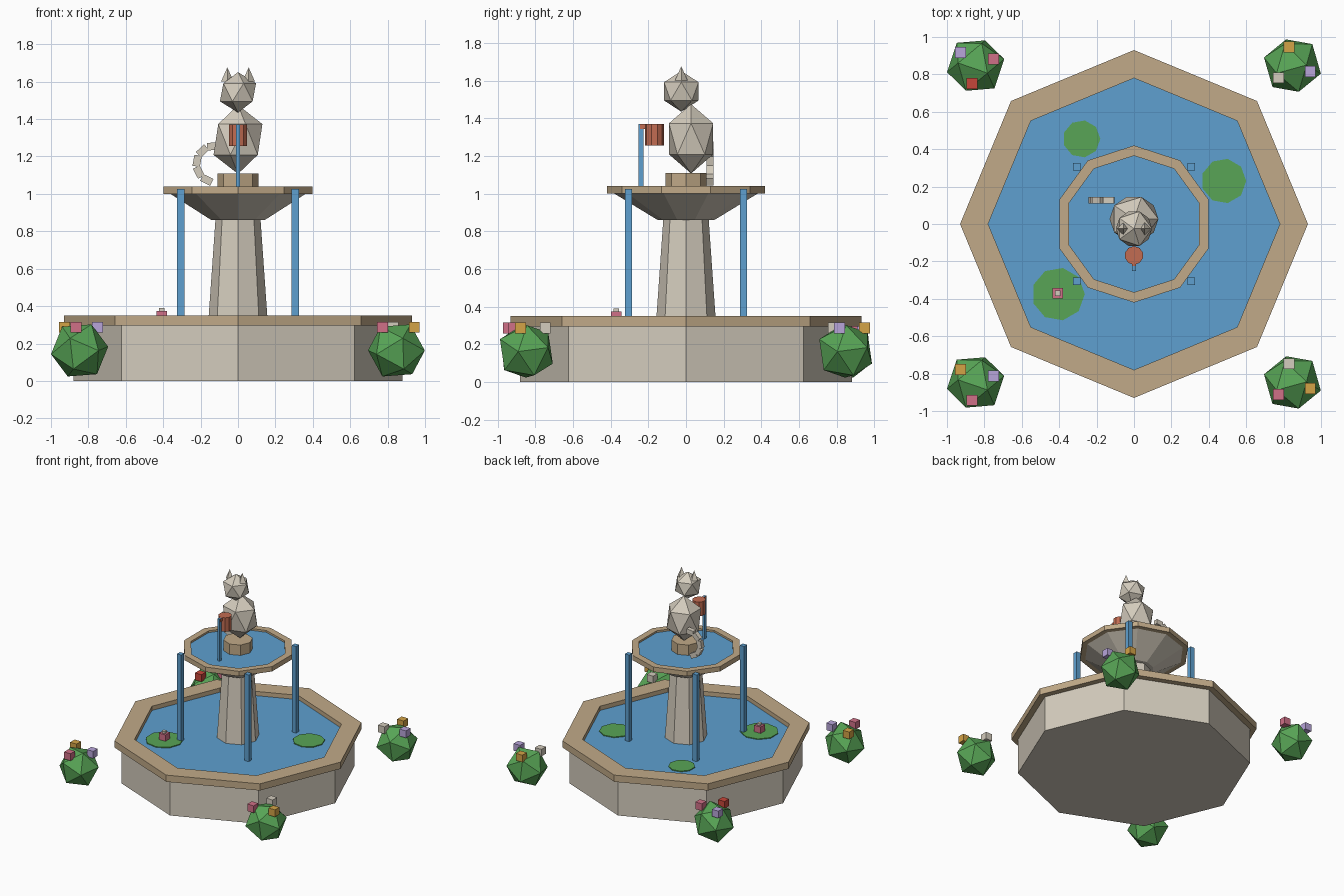
import bpy, bmesh, math
from mathutils import Matrix, Vector, Euler

if "Cube" in bpy.data.objects:
    bpy.data.objects.remove(bpy.data.objects["Cube"])


def material(name, rgb):
    m = bpy.data.materials.new(name)
    m.diffuse_color = [((c / 255 + 0.055) / 1.055) ** 2.4 for c in rgb] + [1]
    m.use_nodes = True
    m.node_tree.nodes["Principled BSDF"].inputs["Base Color"].default_value = m.diffuse_color
    return m


STONE = material("pale_stone", (212, 204, 189))
TAN = material("tan_stone", (193, 170, 136))
WATER = material("water_blue", (94, 160, 208))
CLAY = material("terracotta", (194, 108, 82))
GREEN = material("leaf_green", (88, 165, 86))
PINK = material("pink", (208, 112, 135))
LILAC = material("lilac", (184, 165, 218))
GOLD = material("gold", (212, 163, 70))
RED = material("red", (198, 70, 58))


def finish(bm, name, mat):
    bmesh.ops.recalc_face_normals(bm, faces=bm.faces[:])
    me = bpy.data.meshes.new(name)
    bm.to_mesh(me)
    bm.free()
    me.materials.append(mat)
    ob = bpy.data.objects.new(name, me)
    bpy.context.collection.objects.link(ob)
    return ob


def lathe(name, mat, n, profile, start=0.0, at=(0, 0), closed=False):
    """Spin (radius, z) points into n flat sides; closed makes a ring, otherwise ends are capped."""
    bm = bmesh.new()
    rings = []
    for r, z in profile:
        rings.append([bm.verts.new((at[0] + r * math.cos(start + math.tau * i / n),
                                    at[1] + r * math.sin(start + math.tau * i / n), z))
                      for i in range(n)])
    pairs = list(zip(rings, rings[1:]))
    if closed:
        pairs.append((rings[-1], rings[0]))
    else:
        bm.faces.new(rings[0])
        bm.faces.new(rings[-1])
    for a, b in pairs:
        for i in range(n):
            j = (i + 1) % n
            bm.faces.new((a[i], a[j], b[j], b[i]))
    return finish(bm, name, mat)


def rim(name, n, outer, inner, z0, z1, start=0.0):
    return lathe(name, TAN, n, [(outer, z0), (outer, z1), (inner, z1), (inner, z0)], start, closed=True)


def box(name, mat, centre, size, rot=(0, 0, 0)):
    bm = bmesh.new()
    bmesh.ops.create_cube(bm, size=1, matrix=Matrix.LocRotScale(Vector(centre), Euler(rot), Vector(size)))
    return finish(bm, name, mat)


def gem(name, mat, centre, radii, rot=(0, 0, 0)):
    bm = bmesh.new()
    bmesh.ops.create_icosphere(bm, subdivisions=1, radius=1,
                               matrix=Matrix.LocRotScale(Vector(centre), Euler(rot), Vector(radii)))
    return finish(bm, name, mat)


# Lower basin
lathe("basin", STONE, 8, [(0.88, 0), (0.88, 0.30)])
rim("basin_rim", 8, 0.93, 0.78, 0.295, 0.35)
lathe("basin_water", WATER, 8, [(0.785, 0.298), (0.785, 0.315)])

# Column and upper bowl
UP = math.pi / 2
lathe("column", STONE, 8, [(0.16, 0.30), (0.12, 0.87)])
lathe("bowl", STONE, 10, [(0.15, 0.86), (0.38, 1.0)], UP)
rim("bowl_rim", 10, 0.42, 0.365, 1.0, 1.04, UP)
lathe("bowl_water", WATER, 10, [(0.37, 0.998), (0.37, 1.025)], UP)
lathe("pedestal", TAN, 8, [(0.11, 1.02), (0.11, 1.11)])

# Falling water
for x in (-0.306, 0.306):
    for y in (-0.306, 0.306):
        box("falling_stream", WATER, (x, y, 0.67), (0.038, 0.038, 0.71))
box("jug_stream", WATER, (0, -0.238, 1.195), (0.02, 0.026, 0.35))

# Seated cat
gem("cat_body", STONE, (0, 0.027, 1.291), (0.146, 0.138, 0.184))
gem("cat_head", STONE, (0, -0.025, 1.543), (0.108, 0.108, 0.108))
for s in (-1, 1):
    lathe("cat_ear", STONE, 4, [(0.034, 1.60), (0.0005, 1.675)], 0, (s * 0.057, -0.025))

# Curled tail from short blocks along an arc
for k in range(5):
    a = math.radians(96 + 37 * k)
    box("tail_segment", STONE,
        (-0.125 + 0.095 * math.cos(a), 0.127, 1.16 + 0.095 * math.sin(a)),
        (0.04, 0.036, 0.06), (0, -a, 0))

# Pouring jug
lathe("jug", CLAY, 10, [(0.05, 1.255), (0.05, 1.37)], UP, (0, -0.168))
box("jug_spout", CLAY, (0, -0.222, 1.357), (0.022, 0.046, 0.026))

# Lily pads and blossom
for x, y, r in ((-0.28, 0.455, 0.10), (0.48, 0.23, 0.12), (-0.405, -0.375, 0.142)):
    lathe("lily_pad", GREEN, 9, [(r, 0.312), (r, 0.322)], 0, (x, y))
box("lily_flower", PINK, (-0.408, -0.37, 0.347), (0.058, 0.058, 0.054))
box("lily_centre", STONE, (-0.408, -0.37, 0.38), (0.028, 0.028, 0.022))

# Corner bushes with three blossoms each
left = ((-0.08, 0.07), (0.095, 0.035), (-0.02, -0.095))
right = ((-0.018, 0.1), (0.095, -0.032), (-0.075, -0.065))
bushes = ((-1, -1, left, (GOLD, LILAC, PINK)), (1, -1, right, (STONE, GOLD, PINK)),
          (1, 1, right, (GOLD, LILAC, STONE)), (-1, 1, left, (LILAC, PINK, RED)))
for sx, sy, spots, mats in bushes:
    cx, cy = sx * 0.847, sy * 0.847
    gem("bush", GREEN, (cx, cy, 0.163), (0.158, 0.158, 0.158), (0.4, 0.3, 0.4 if sx < 0 else 1.0))
    for (dx, dy), m in zip(spots, mats):
        box("bush_flower", m, (cx + dx, cy + dy, 0.287), (0.058, 0.058, 0.058))
